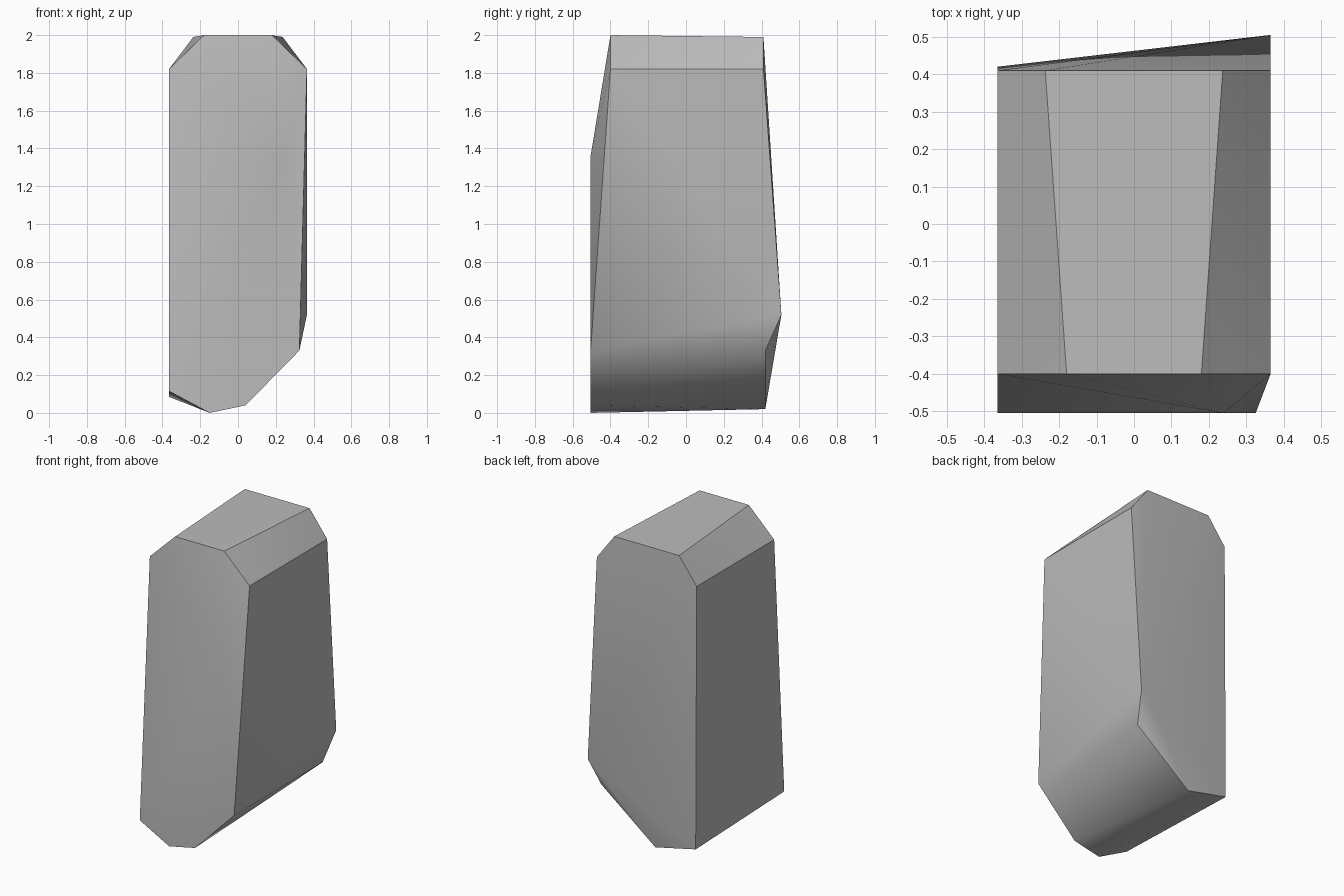
import bpy, bmesh, math

cube = bpy.data.objects.get("Cube")
if cube:
    bpy.data.objects.remove(cube, do_unlink=True)

stone = bpy.data.materials.new("stone_grey")
stone.use_nodes = True
grey = (0.5, 0.5, 0.5, 1)
stone.diffuse_color = grey
stone.node_tree.nodes["Principled BSDF"].inputs["Base Color"].default_value = grey

W, FRONT, BACK = 0.365, -0.505, 0.42   # half width, front and back of the base
corners = []

# Chamfered crown: a narrow top edge over wide shoulders, front and back
for y, half, top in ((-0.40, 0.18, 2.0), (0.41, 0.237, 1.99)):
    for side in (-1, 1):
        corners += [(side * half, y, top), (side * W, y, 1.82)]

# Flat front facet, (x, z) outline
for x, z in ((-W, 0.115), (-0.15, 0), (0.04, 0.04), (0.325, 0.33), (0.24, 1.36)):
    corners.append((x, FRONT, z))

# Back of the base, and the bulge on the back corner
for x, z in ((-W, 0.085), (-0.07, 0.02), (0.325, 0.33)):
    corners.append((x, BACK, z))
corners.append((W, 0.505, 0.52))

# Wrap the corners into a faceted rock
bm = bmesh.new()
for co in corners:
    bm.verts.new(co)
bmesh.ops.convex_hull(bm, input=bm.verts[:])
bmesh.ops.dissolve_limit(bm, angle_limit=math.radians(0.5),
                         verts=bm.verts[:], edges=bm.edges[:])
bmesh.ops.recalc_face_normals(bm, faces=bm.faces[:])
mesh = bpy.data.meshes.new("rock_pillar")
bm.to_mesh(mesh)
bm.free()
mesh.materials.append(stone)

rock = bpy.data.objects.new("rock_pillar", mesh)
bpy.context.collection.objects.link(rock)
bpy.ops.object.select_all(action="DESELECT")
rock.select_set(True)
bpy.context.view_layer.objects.active = rock
bpy.ops.object.shade_smooth_by_angle(angle=math.radians(35))
